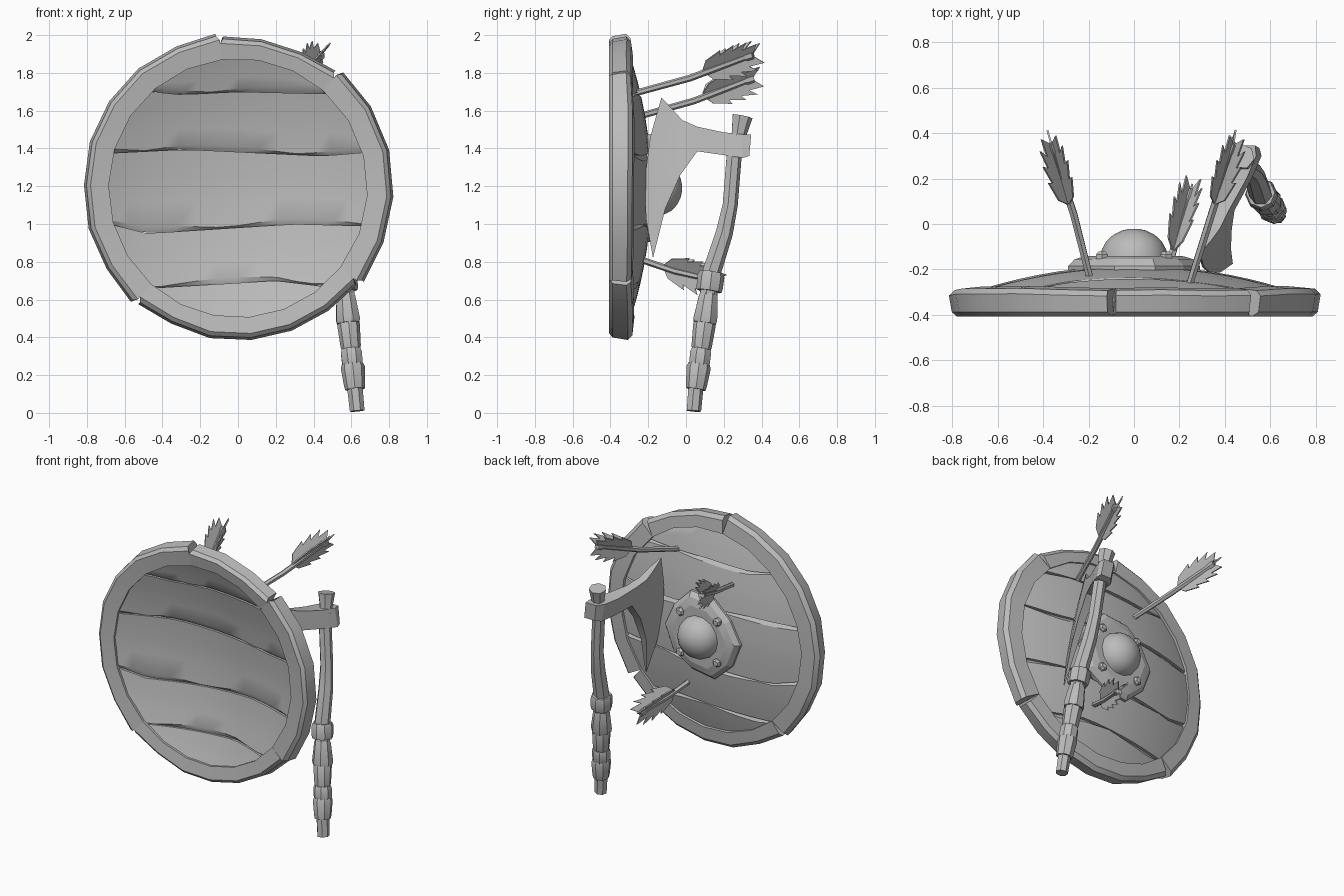
import bpy, bmesh, math, random
from mathutils import Vector

if "Cube" in bpy.data.objects:
    bpy.data.objects.remove(bpy.data.objects["Cube"])

random.seed(4)
CZ = 1.19  # height of the shield centre
grey = bpy.data.materials.new("plain_grey")
grey.diffuse_color = (0.5, 0.5, 0.5, 1)
grey.use_nodes = True
grey.node_tree.nodes["Principled BSDF"].inputs["Base Color"].default_value = grey.diffuse_color


def finish(name, bm, angle=30):
    bmesh.ops.recalc_face_normals(bm, faces=bm.faces)
    me = bpy.data.meshes.new(name)
    bm.to_mesh(me)
    bm.free()
    me.materials.append(grey)
    ob = bpy.data.objects.new(name, me)
    bpy.context.collection.objects.link(ob)
    bpy.ops.object.select_all(action='DESELECT')
    ob.select_set(True)
    bpy.context.view_layer.objects.active = ob
    bpy.ops.object.shade_smooth_by_angle(angle=math.radians(angle))
    return ob


def loft(bm, rings):
    """Skin a list of equal-length point rings and cap both ends."""
    vs = [[bm.verts.new(p) for p in r] for r in rings]
    n = len(vs[0])
    for a, b in zip(vs, vs[1:]):
        for i in range(n):
            bm.faces.new((a[i], a[(i + 1) % n], b[(i + 1) % n], b[i]))
    bm.faces.new(vs[0][::-1])
    bm.faces.new(vs[-1])


def tube(bm, path, sides, turn=0.0):
    """Tube through (point, radius) pairs."""
    pts = [Vector(p) for p, r in path]
    rings = []
    for i, (p, r) in enumerate(path):
        d = (pts[min(i + 1, len(pts) - 1)] - pts[max(i - 1, 0)]).normalized()
        u = d.cross(Vector((1, 0, 0.01))).normalized()
        v = d.cross(u)
        rings.append([pts[i] + r * (u * math.cos(a) + v * math.sin(a))
                      for a in (turn + 2 * math.pi * k / sides for k in range(sides))])
    loft(bm, rings)


def lerp_line(line, x):
    if x <= line[0][0]:
        return line[0][1]
    for (x0, z0), (x1, z1) in zip(line, line[1:]):
        if x <= x1:
            return z0 + (z1 - z0) * (x - x0) / (x1 - x0)
    return line[-1][1]


# --- Rim: four arcs with notched joints ---
section = [(0.685, -0.393), (0.78, -0.407), (0.802, -0.388),
           (0.815, -0.312), (0.79, -0.288), (0.695, -0.278)]
arcs = [(49, 97, -0.016), (97, 228, 0.004), (228, 322, -0.012), (322, 409, 0.006)]
bm = bmesh.new()
for a0, a1, grow in arcs:
    n = round((a1 - a0) / 17)
    rings = []
    for i in range(n + 1):
        end = (1 if i == 0 else -1 if i == n else 0)
        jog = random.uniform(-0.006, 0.006)
        ring = []
        for k, (r, y) in enumerate(section):
            outer = k in (1, 2, 3, 4)
            a = math.radians(a0 + (a1 - a0) * i / n + end * (1.3 if k in (2, 3, 4) else 0))
            rr = r + (grow + jog + abs(end) * 0.012 if outer else 0)
            ring.append((rr * math.cos(a), y + (jog if k > 2 else 0), CZ + rr * math.sin(a)))
        rings.append(ring)
    loft(bm, rings)
finish("shield_rim", bm, 20)

# --- Planks: strips of a shallow dome, split along wavy seams ---
seams = [[(-1, 0.2), (1, 0.2)],
         [(-0.47, 0.66), (-0.3, 0.67), (0.2, 0.70), (0.45, 0.67)],
         [(-0.68, 1.0), (-0.48, 0.95), (0.3, 1.0), (0.68, 0.99)],
         [(-0.68, 1.375), (-0.28, 1.395), (0.45, 1.36), (0.68, 1.38)],
         [(-0.45, 1.70), (-0.3, 1.685), (0.0, 1.70), (0.45, 1.69)],
         [(-1, 2.2), (1, 2.2)]]
R = 0.72


def dome(x, z, front=False):
    r2 = x * x + (z - CZ) ** 2
    return -0.242 - 0.285 * r2 if front else -0.183 - 0.23 * r2


for p in range(5):
    bm = bmesh.new()
    span = []
    for i in range(-359, 360):
        x = i * 0.002
        c = math.sqrt(R * R - x * x)
        lo = max(lerp_line(seams[p], x), CZ - c)
        hi = min(lerp_line(seams[p + 1], x), CZ + c)
        if hi - lo > 0.02:
            span.append((x, lo, hi))
    cols = 20
    rings = []
    for k in range(cols + 1):
        t = 0.5 - 0.5 * math.cos(math.pi * k / cols)  # denser near the ends
        x, lo, hi = span[round(t * (len(span) - 1))]
        h = min(0.004 + 0.026 * abs(math.sin(4 * x + 1.7 * p)), (hi - lo) * 0.3)
        zs = [lo, lo + h] + [lo + h + (hi - lo - h) * f for f in (0.33, 0.66, 1)]
        front = [(x, dome(x, z, True) + (0.016 if j == 0 else 0), z)
                 for j, z in enumerate(zs)]
        zb = [lo] + [lo + (hi - lo - h) * f for f in (0.33, 0.66, 1)] + [hi]
        back = [(x, dome(x, z) - (0.02 if j == 4 else 0), z) for j, z in enumerate(zb)]
        rings.append(front + back[::-1])
    loft(bm, rings)
    finish("plank_%d" % (p + 1), bm)

# --- Boss plate, dome and rivets on the back ---
bm = bmesh.new()
plate = []
radii = [0.29, 0.27, 0.30, 0.28, 0.26, 0.29, 0.28, 0.30, 0.27, 0.28]
for scale, y in ((1, -0.21), (1, -0.185), (0.9, -0.155), (0.72, -0.14)):
    plate.append([(r * scale * math.cos(k * math.pi / 5), y,
                   CZ + r * scale * math.sin(k * math.pi / 5)) for k, r in enumerate(radii)])
loft(bm, plate)
finish("boss_plate", bm, 15)

bm = bmesh.new()
loft(bm, [[(0.148 * math.cos(t) * math.cos(a), -0.15 + 0.13 * math.sin(t),
            CZ + 0.148 * math.cos(t) * math.sin(a))
           for a in (2 * math.pi * k / 14 for k in range(14))]
          for t in (0, 0.3, 0.6, 0.9, 1.2, 1.45)])
finish("boss_dome", bm, 40)

bm = bmesh.new()
for k in range(4):
    a = math.radians(45 + 90 * k)
    x, z = 0.2 * math.cos(a), CZ + 0.2 * math.sin(a)
    tube(bm, [((x, -0.16, z), 0.03), ((x, -0.135, z), 0.03), ((x, -0.122, z), 0.018)], 6)
finish("boss_rivets", bm, 20)


# --- Axe handle, leaning sideways ---
def lean(z):
    return 0.632 - 0.1 * z


def shaft(name, rows, sides, turn=0.0):
    bm = bmesh.new()
    tube(bm, [((lean(z), y, z), r) for z, y, r in rows], sides, turn)
    return finish(name, bm, 25)


shaft("axe_handle", [(0.01, 0.04, 0.04), (0.13, 0.05, 0.042), (0.5, 0.1, 0.045),
                     (0.75, 0.135, 0.052), (0.95, 0.2, 0.048), (1.1, 0.232, 0.042),
                     (1.35, 0.252, 0.042), (1.48, 0.28, 0.042), (1.57, 0.297, 0.056)], 7)
# Leather wraps, each flared at its upper end
wraps = [(0.125, 0.262, 0.052, 0.064), (0.25, 0.34, 0.055, 0.06), (0.335, 0.485, 0.05, 0.06),
         (0.475, 0.635, 0.064, 0.054), (0.645, 0.745, 0.066, 0.071)]
for i, (z0, z1, r0, r1) in enumerate(wraps):
    y0, y1 = (0.035 + 0.135 * z for z in (z0, z1))
    shaft("handle_wrap_%d" % (i + 1),
          [(z0, y0, r0), (z0 + 0.02, y0 + 0.003, r0 + 0.004),
           (z1 - 0.02, y1 - 0.003, r1), (z1, y1, r1 - 0.008)], 8, 0.4 * i)

# --- Axe head: sections from the collar out to the curved edge ---
sections = [((0.345, 1.475), (0.335, 1.36), 0.04, 0.0),
            ((0.30, 1.475), (0.30, 1.35), 0.06, 0.0),
            ((0.20, 1.485), (0.20, 1.365), 0.056, 0.0),
            ((0.06, 1.515), (0.06, 1.385), 0.034, 0.0),
            ((-0.02, 1.55), (-0.03, 1.26), 0.03, -0.01),
            ((-0.07, 1.605), (-0.11, 1.08), 0.022, -0.03),
            ((-0.13, 1.67), (-0.175, 0.82), 0.004, -0.065)]
rings = []
for (yt, zt), (yb, zb), thick, bulge in sections:
    line = []
    for t in (0, 0.25, 0.5, 0.75, 1):
        y = yt + (yb - yt) * t + bulge * 4 * t * (1 - t)
        z = zt + (zb - zt) * t
        line.append((0.485 + 0.36 * (y - 0.28) - 0.19 * (z - 1.4), y, z))
    rings.append([(x + thick, y, z) for x, y, z in line]
                 + [(x - thick, y, z) for x, y, z in line[::-1]])
bm = bmesh.new()
loft(bm, rings)
finish("axe_head", bm, 20)

# --- Arrows: bent shaft and three ragged vanes ---
vane = [(-0.29, 0.0), (-0.25, 0.05), (-0.15, 0.085), (-0.16, 0.06), (-0.07, 0.09),
        (-0.09, 0.06), (0.0, 0.08), (-0.04, 0.045), (0.045, 0.05), (0.0, 0.0)]


def arrow(name, start, end, bend):
    a, b = Vector(start), Vector(end)
    d = (b - a).normalized()
    mid = a.lerp(b, 0.45) + Vector(bend)
    bm = bmesh.new()
    tube(bm, [(a - d * 0.04, 0.017), (mid, 0.018), (b - d * 0.05, 0.017),
              (b - d * 0.035, 0.023), (b, 0.023)], 6)
    finish(name + "_shaft", bm)
    u = d.cross(Vector((1, 0, 0))).normalized()
    v = d.cross(u)
    bm = bmesh.new()
    for deg in (5, 145, 215):
        t = math.radians(deg)
        out = u * math.cos(t) + v * math.sin(t)
        side = d.cross(out) * 0.004
        pts = [b + d * s + out * (h + 0.008) for s, h in vane]
        loft(bm, [[q - side for q in pts], [q + side for q in pts]])
    finish(name + "_feathers", bm)


arrow("upper_right_arrow", (0.25, -0.25, 1.70), (0.44, 0.355, 1.895), (0, 0, -0.015))
arrow("upper_left_arrow", (-0.20, -0.22, 1.58), (-0.365, 0.355, 1.77), (0.01, 0, -0.015))
arrow("lower_arrow", (0.14, -0.23, 0.81), (0.25, 0.15, 0.70), (0, 0, -0.01))
